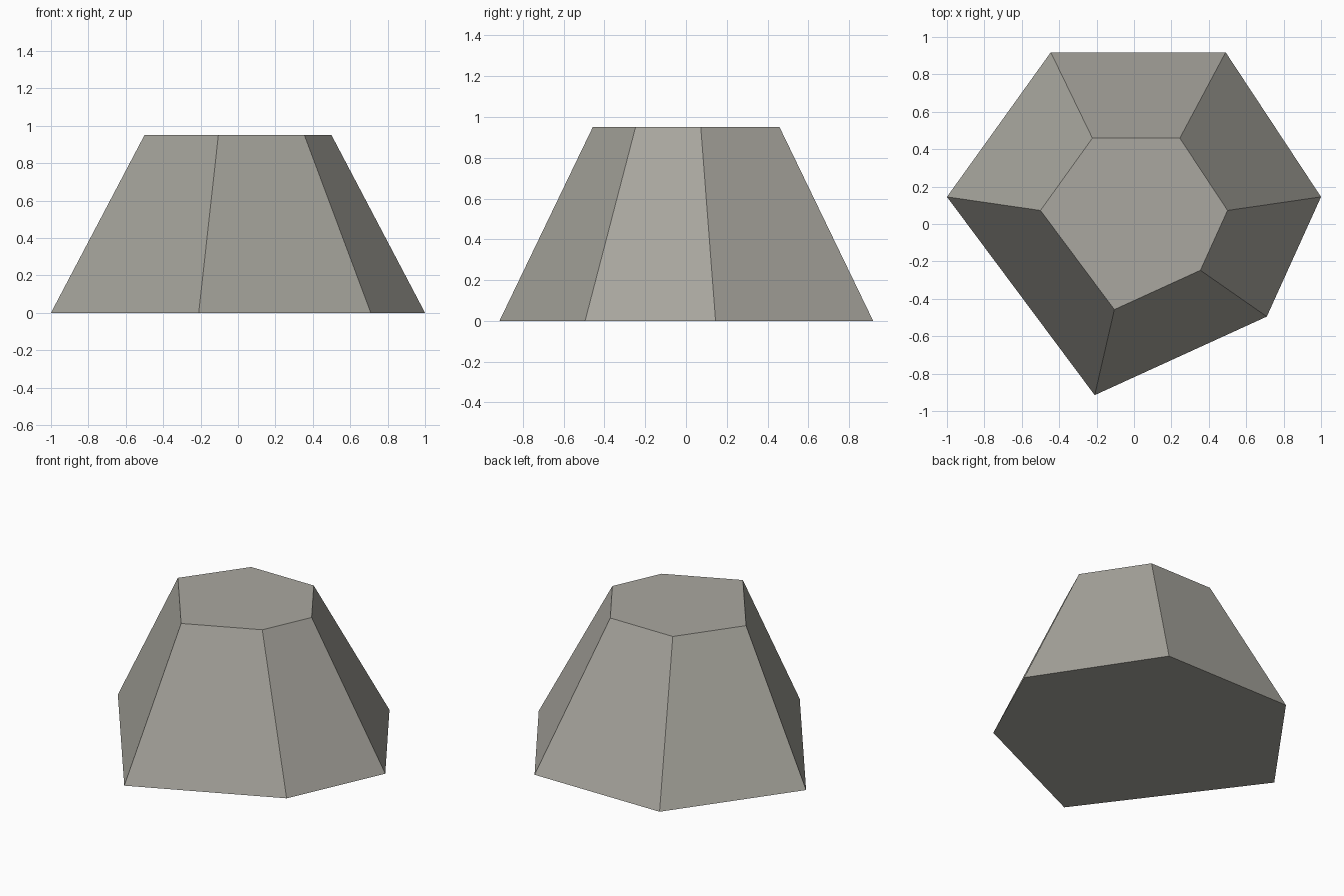
import bpy
import bmesh

cube = bpy.data.objects.get("Cube")
if cube:
    bpy.data.objects.remove(cube, do_unlink=True)

HEIGHT = 0.95
TAPER = 0.5

# Irregular six-sided footprint, counter-clockwise from above
footprint = [(-0.21, -0.915), (0.71, -0.495), (1.0, 0.145),
             (0.49, 0.918), (-0.445, 0.918), (-1.0, 0.145)]

# Stone colour
stone = bpy.data.materials.new("warm grey stone")
stone.use_nodes = True
colour = (0.40, 0.39, 0.35, 1.0)
stone.diffuse_color = colour
shader = next(n for n in stone.node_tree.nodes if n.type == 'BSDF_PRINCIPLED')
shader.inputs["Base Color"].default_value = colour

# Tapered block: the footprint closed below, and a smaller copy on top
bm = bmesh.new()
base = [bm.verts.new((x, y, 0)) for x, y in footprint]
top = [bm.verts.new((x * TAPER, y * TAPER, HEIGHT)) for x, y in footprint]
bm.faces.new(base[::-1])
bm.faces.new(top)
for i in range(len(base)):
    j = (i + 1) % len(base)
    bm.faces.new((base[i], base[j], top[j], top[i]))

mesh = bpy.data.meshes.new("tapered_rock")
bm.to_mesh(mesh)
bm.free()
mesh.materials.append(stone)
rock = bpy.data.objects.new("tapered_rock", mesh)
bpy.context.collection.objects.link(rock)
